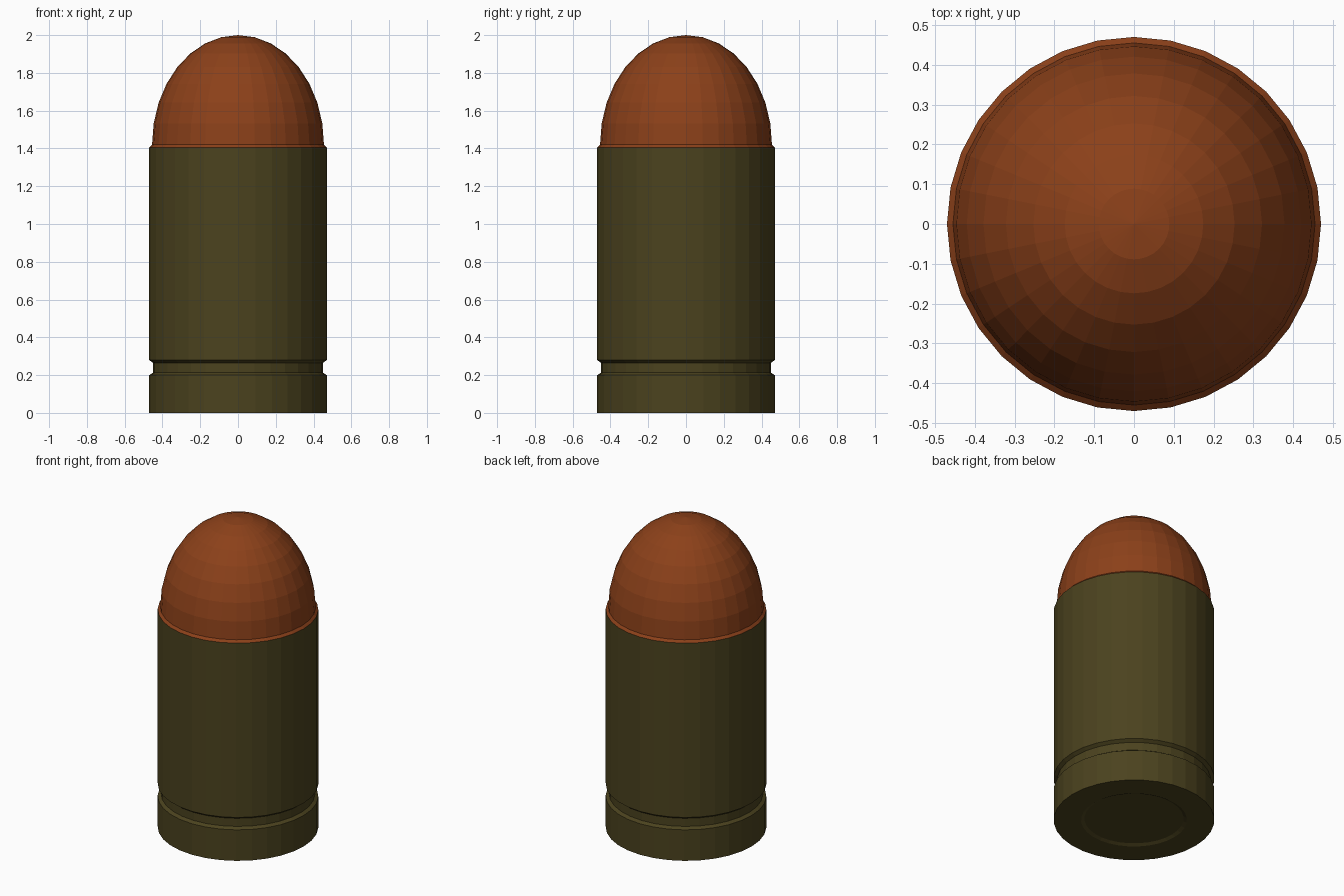
import bpy, bmesh, math

if "Cube" in bpy.data.objects:
    bpy.data.objects.remove(bpy.data.objects["Cube"])

SIDES = 32

def material(name, rgb):
    m = bpy.data.materials.new(name)
    m.diffuse_color = (*rgb, 1)
    m.use_nodes = True
    m.node_tree.nodes["Principled BSDF"].inputs["Base Color"].default_value = m.diffuse_color
    return m

def lathe(name, profile, mats, tip_faces_from=None):
    """Revolve an (r, z) profile; r = 0 gives a pole. Bands from tip_faces_from use mats[1]."""
    bm = bmesh.new()
    rings = []
    for r, z in profile:
        n = 1 if r == 0 else SIDES
        rings.append([bm.verts.new((r * math.cos(math.tau * i / SIDES),
                                    r * math.sin(math.tau * i / SIDES), z)) for i in range(n)])
    for k, (a, b) in enumerate(zip(rings, rings[1:])):
        for i in range(SIDES):
            j = (i + 1) % SIDES
            loop = [a[i % len(a)], a[j % len(a)], b[j % len(b)], b[i % len(b)]]
            face = bm.faces.new(list(dict.fromkeys(loop)))
            if tip_faces_from is not None and k >= tip_faces_from:
                face.material_index = 1
    bmesh.ops.recalc_face_normals(bm, faces=bm.faces)
    me = bpy.data.meshes.new(name)
    bm.to_mesh(me)
    bm.free()
    for m in mats:
        me.materials.append(m)
    ob = bpy.data.objects.new(name, me)
    bpy.context.collection.objects.link(ob)
    return ob

brass = material("dark_brass", (0.07, 0.055, 0.013))
copper = material("copper", (0.26, 0.052, 0.01))

# Rounded nose: half ellipsoid, eight bands, pole on top
R, H, Z0 = 0.455, 0.58, 1.42
dome = [(R * math.cos(a), Z0 + H * math.sin(a))
        for a in (k * math.pi / 16 for k in range(8))] + [(0, Z0 + H)]

# Recessed primer, rim, extractor groove, case wall, copper lip, nose
profile = [(0, 0.01), (0.29, 0.01), (0.31, 0), (0.47, 0), (0.47, 0.20), (0.45, 0.213),
           (0.45, 0.265), (0.47, 0.28), (0.47, 1.405)] + dome
lathe("cartridge", profile, [brass, copper], tip_faces_from=8)
